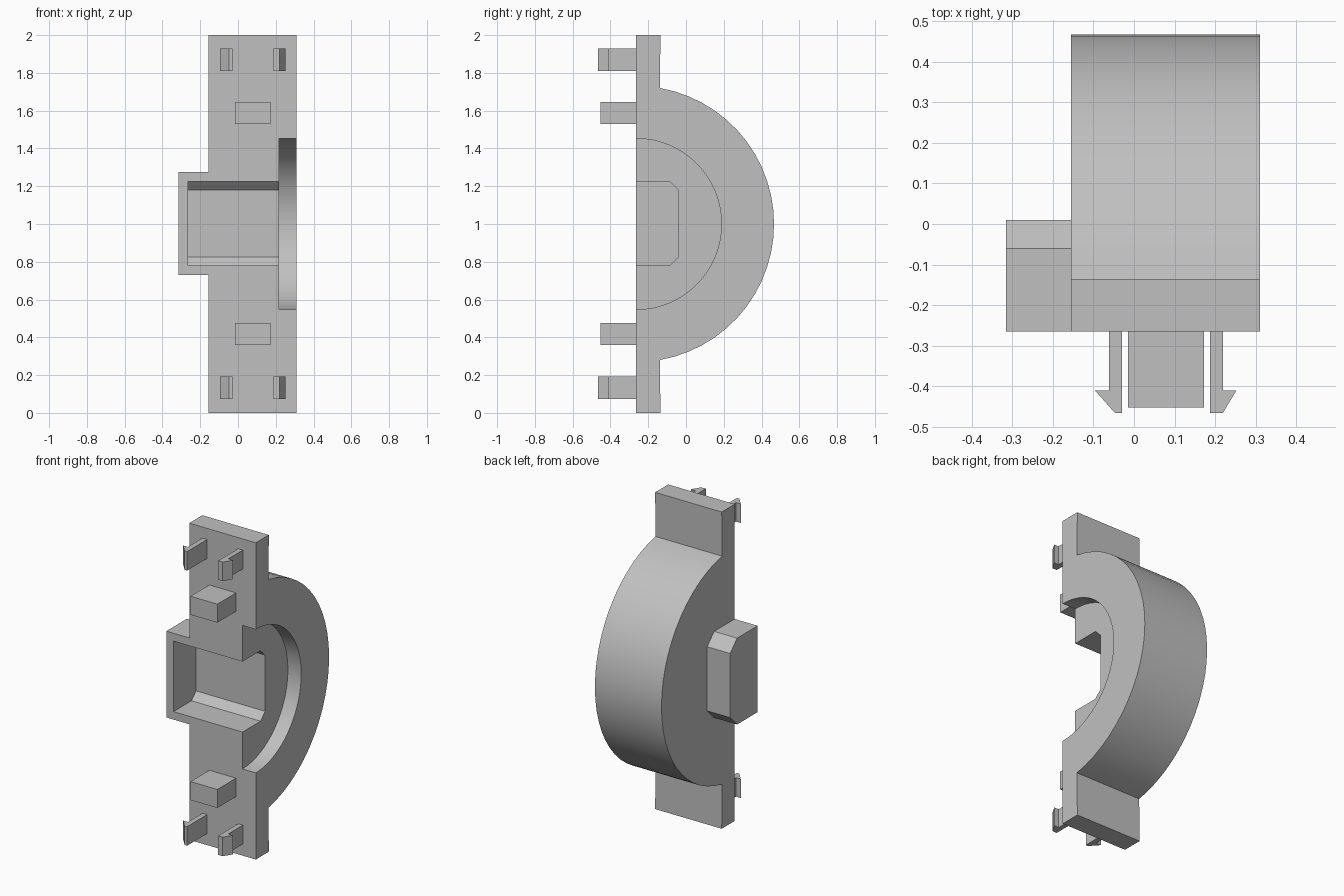
import bpy, bmesh, math

if "Cube" in bpy.data.objects:
    bpy.data.objects.remove(bpy.data.objects["Cube"])

grey = bpy.data.materials.new("light grey")
grey.diffuse_color = (0.53, 0.53, 0.53, 1)
grey.use_nodes = True
grey.node_tree.nodes["Principled BSDF"].inputs["Base Color"].default_value = grey.diffuse_color

FRONT = -0.265          # mounting face
X0, X1 = -0.155, 0.31   # body width


def prism(name, pts, lo, hi, axis):
    """Extrude a 2D profile along x (points are y, z) or z (points are x, y)."""
    def place(p, t):
        return (t, p[0], p[1]) if axis == 'x' else (p[0], p[1], t)
    bm = bmesh.new()
    a = [bm.verts.new(place(p, lo)) for p in pts]
    b = [bm.verts.new(place(p, hi)) for p in pts]
    bm.faces.new(a)
    bm.faces.new(b)
    for i in range(len(pts)):
        j = (i + 1) % len(pts)
        bm.faces.new((a[i], a[j], b[j], b[i]))
    bmesh.ops.recalc_face_normals(bm, faces=bm.faces)
    me = bpy.data.meshes.new(name)
    bm.to_mesh(me)
    bm.free()
    me.materials.append(grey)
    ob = bpy.data.objects.new(name, me)
    bpy.context.collection.objects.link(ob)
    return ob


def arc(r, a0, a1, n):
    """Arc around the bore axis, angle measured from +y."""
    return [(FRONT + r * math.cos(a0 + (a1 - a0) * i / n),
             1 + r * math.sin(a0 + (a1 - a0) * i / n)) for i in range(n + 1)]


def chamfered(y, z0, z1, c, start=FRONT):
    return [(start, z0), (y - c, z0), (y, z0 + c), (y, z1 - c), (y - c, z1), (start, z1)]


def boolean(ob, other, op):
    m = ob.modifiers.new(op.lower(), 'BOOLEAN')
    m.object, m.operation, m.solver = other, op, 'EXACT'
    bpy.context.view_layer.objects.active = ob
    bpy.ops.object.modifier_apply(modifier=m.name)
    bpy.data.objects.remove(other)


# Half-round body with end flanges
lim = math.asin(0.72 / 0.731)
outline = ([(FRONT, 0), (-0.135, 0)] + arc(0.731, -lim, lim, 26)
           + [(-0.135, 2), (FRONT, 2)])
body = prism("half_round_body", outline, X0, X1, 'x')

# Side box, pocket and bearing recess
boolean(body, prism("side_box", chamfered(0.01, 0.73, 1.275, 0.07), -0.315, 0.0, 'x'), 'UNION')
boolean(body, prism("pocket_cutter", chamfered(-0.04, 0.78, 1.225, 0.045, -0.4),
                    -0.265, 0.26, 'x'), 'DIFFERENCE')
recess = [(-0.4, 0.547)] + arc(0.453, -math.pi / 2, math.pi / 2, 32) + [(-0.4, 1.453)]
boolean(body, prism("recess_cutter", recess, 0.217, 0.4, 'x'), 'DIFFERENCE')

bpy.ops.object.select_all(action='DESELECT')
body.select_set(True)
bpy.context.view_layer.objects.active = body
bpy.ops.object.shade_smooth_by_angle(angle=math.radians(25))

# Locating pegs and snap clips, at both ends
peg = [(-0.015, FRONT), (0.172, FRONT), (0.172, -0.452), (-0.015, -0.452)]
left_clip = [(-0.03, FRONT), (-0.03, -0.465), (-0.047, -0.465),
             (-0.096, -0.41), (-0.062, -0.41), (-0.062, FRONT)]
right_clip = [(0.187, FRONT), (0.187, -0.465), (0.219, -0.465),
              (0.252, -0.41), (0.219, -0.41), (0.219, FRONT)]
for end, peg_z, clip_z in (("lower", 0.36, 0.073), ("upper", 1.53, 1.81)):
    prism(end + "_peg", peg, peg_z, peg_z + 0.117, 'z')
    prism(end + "_left_clip", left_clip, clip_z, clip_z + 0.12, 'z')
    prism(end + "_right_clip", right_clip, clip_z, clip_z + 0.12, 'z')
